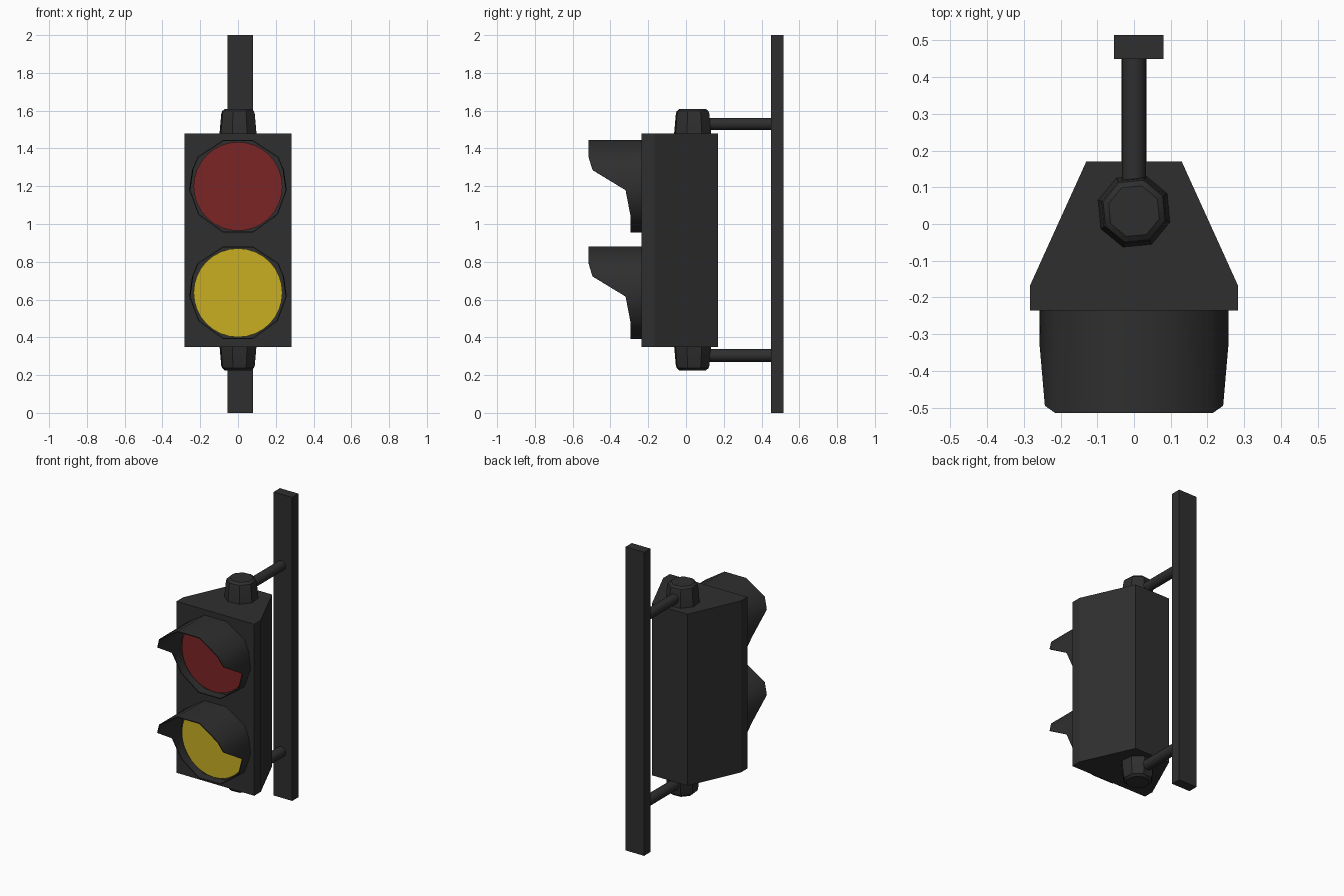
import bpy, bmesh, math

if "Cube" in bpy.data.objects:
    bpy.data.objects.remove(bpy.data.objects["Cube"])


def material(name, rgb):
    m = bpy.data.materials.new(name)
    m.diffuse_color = (*rgb, 1)
    m.use_nodes = True
    m.node_tree.nodes["Principled BSDF"].inputs["Base Color"].default_value = m.diffuse_color
    return m


BLACK = material("black", (0.028, 0.028, 0.028))
RED = material("red", (0.2, 0.018, 0.018))
YELLOW = material("yellow", (0.58, 0.43, 0.016))


def make(name, verts, faces, mat, closed=True):
    me = bpy.data.meshes.new(name)
    me.from_pydata(verts, [], faces)
    if closed:
        bm = bmesh.new()
        bm.from_mesh(me)
        bmesh.ops.recalc_face_normals(bm, faces=bm.faces)
        bm.to_mesh(me)
        bm.free()
    me.materials.append(mat)
    ob = bpy.data.objects.new(name, me)
    bpy.context.collection.objects.link(ob)
    return ob


def loft(name, rings, mat):
    """Closed solid through rings of equal vertex count."""
    n = len(rings[0])
    verts = [v for r in rings for v in r]
    faces = [(k*n + i, k*n + (i+1) % n, (k+1)*n + (i+1) % n, (k+1)*n + i)
             for k in range(len(rings) - 1) for i in range(n)]
    faces += [tuple(range(n)), tuple(range(len(verts) - n, len(verts)))]
    return make(name, verts, faces, mat)


def smooth(ob, deg):
    bpy.ops.object.select_all(action='DESELECT')
    ob.select_set(True)
    bpy.context.view_layer.objects.active = ob
    for m in list(ob.modifiers):
        bpy.ops.object.modifier_apply(modifier=m.name)
    bpy.ops.object.shade_smooth_by_angle(angle=math.radians(deg))


def circle(r, n, start=0):
    return [(r*math.cos(start + 2*math.pi*i/n), r*math.sin(start + 2*math.pi*i/n))
            for i in range(n)]


def y_cylinder(name, x, z, r, y0, y1, n, mat):
    ob = loft(name, [[(x + a, y, z + b) for a, b in circle(r, n)] for y in (y0, y1)], mat)
    smooth(ob, 50)
    return ob


# Housing with tapered back
half = [(0.283, -0.235), (0.283, -0.167), (0.13, 0.17)]
outline = half + [(-x, y) for x, y in reversed(half)]
loft("housing", [[(x, y, z) for x, y in outline] for z in (0.35, 1.48)], BLACK)

# Square pole
pole = [(-0.055, 0.45), (0.08, 0.45), (0.08, 0.515), (-0.055, 0.515)]
loft("pole", [[(x, y, z) for x, y in pole] for z in (0, 2)], BLACK)

# Octagonal end caps and the rods that tie them to the pole
MID = 0.917
for label, s in (("top", 1), ("bottom", -1)):
    rings = [[(x, y + 0.035, MID + s*h) for x, y in circle(r, 8, math.radians(28))]
             for r, h in ((0.103, 0.555), (0.093, 0.665), (0.088, 0.68), (0.072, 0.693))]
    smooth(loft(label + "_cap", rings, BLACK), 30)
    y_cylinder(label + "_rod", 0, MID + s*0.613, 0.034 if s < 0 else 0.034 * 0.95,
               0.06, 0.46, 12, BLACK)

# Lamps: flat lens inside a ten-sided visor with a cut-away front edge
edge = [(0.079, 0.242, -0.515), (0.212, 0.155, -0.515), (0.24, 0.0875, -0.495),
        (0.255, -0.02, -0.32), (0.208, -0.148, -0.295), (0.079, -0.242, -0.295)]
edge += [(-x, z, y) for x, z, y in reversed(edge)]
n = len(edge)
for label, cz, mat in (("red", 1.199, RED), ("yellow", 0.636, YELLOW)):
    y_cylinder(label + "_lens", 0, cz, 0.235, -0.25, -0.23, 32, mat)
    verts = [(x, -0.23, cz + z) for x, z, y in edge] + [(x, y, cz + z) for x, z, y in edge]
    faces = [(i, (i+1) % n, n + (i+1) % n, n + i) for i in range(n)]
    visor = make(label + "_visor", verts, faces, BLACK, closed=False)
    mod = visor.modifiers.new("thickness", 'SOLIDIFY')
    mod.thickness = 0.006
    mod.offset = 0
    smooth(visor, 40)
